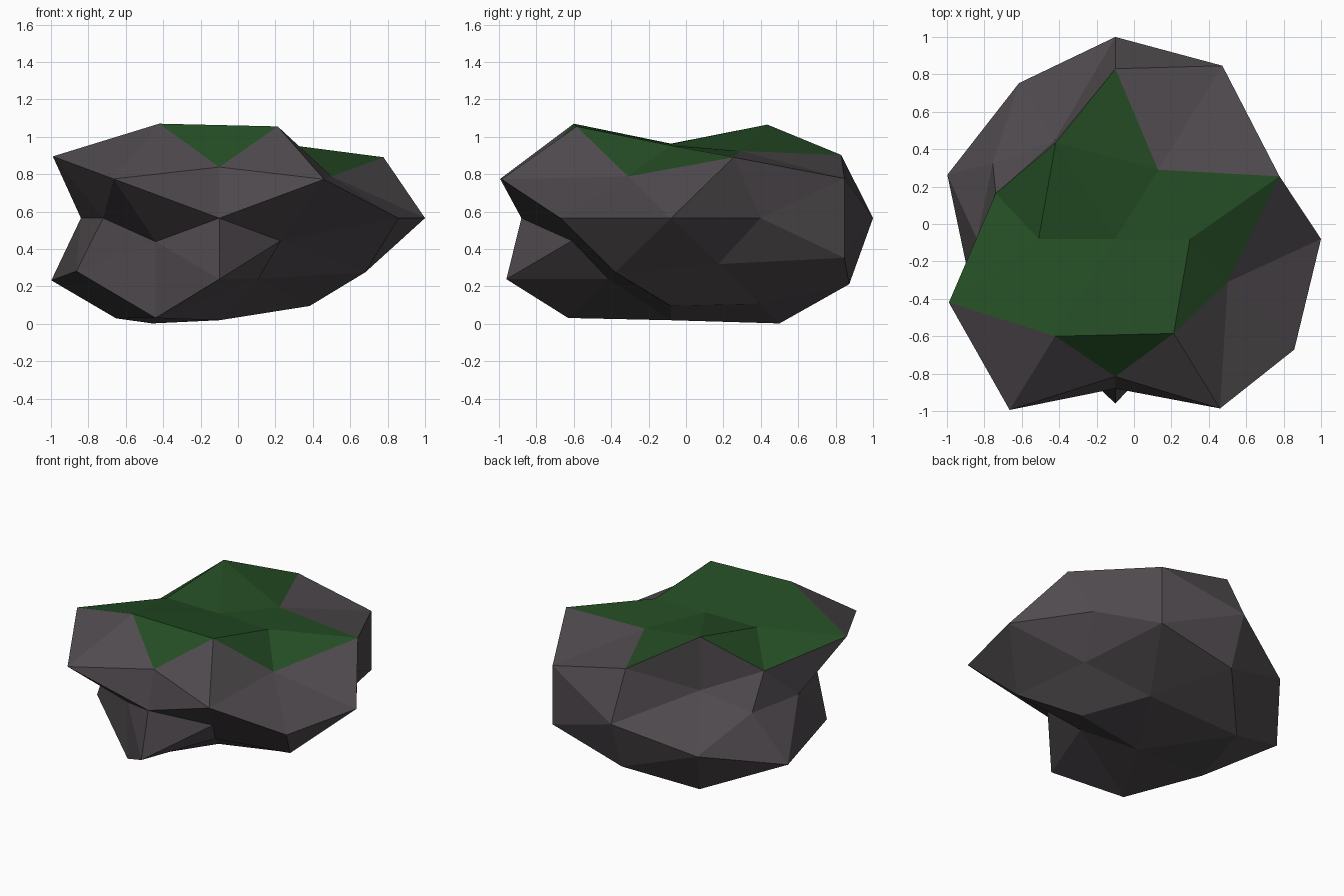
import bpy
import bmesh
from math import sqrt
from mathutils import Vector

# Remove the default object
default_cube = bpy.data.objects.get("Cube")
if default_cube:
    bpy.data.objects.remove(default_cube, do_unlink=True)


def make_material(name, colour):
    material = bpy.data.materials.new(name)
    material.use_nodes = True
    material.diffuse_color = (*colour, 1)
    shader = material.node_tree.nodes["Principled BSDF"]
    shader.inputs["Base Color"].default_value = (*colour, 1)
    shader.inputs["Roughness"].default_value = 0.9
    return material


def mirrored(direction):
    """Every sign variant of a direction, upper before lower, back before front, +x before -x."""
    signs = [(1, -1) if part else (1,) for part in direction]
    return [
        Vector((direction[0] * sx, direction[1] * sy, direction[2] * sz)).normalized()
        for sz in signs[2] for sy in signs[1] for sx in signs[0]
    ]


# Directions of an edge-up icosphere, each with the rock's reach along its mirrored copies
phi = (1 + sqrt(5)) / 2
reach = {
    # corners
    (1, 0, phi): (.76, .78, .92, 1.05),
    (0, phi, 1): (1.07, .865, 1.12, 1.035),
    (phi, 1, 0): (.91, .77, 1.125, .73),
    # edge middles on the axes
    (0, 0, 1): (.66, .91),
    (1, 0, 0): (1.1, .74),
    (0, 1, 0): (1.08, .8),
    # remaining edge middles
    (1, phi, phi + 1): (.74, 1.03, 1.01, 1.04, .945, 1.16, .67, 1.1),
    (phi + 1, 1, phi): (1.085, .79, .743, 1.1, .82, 1.11, .965, .945),
    (phi, phi + 1, 1): (1.145, .65, 1.12, 1.13, 1.145, 1.03, .655, .68),
}

# Smooth ball of triangles, before it is roughened
bm = bmesh.new()
radius_of = {}
for direction, radii in reach.items():
    for point, radius in zip(mirrored(direction), radii):
        radius_of[bm.verts.new(point)] = radius
bmesh.ops.convex_hull(bm, input=list(bm.verts))
bmesh.ops.recalc_face_normals(bm, faces=list(bm.faces))

# Moss covers the upper cap of the ball
for face in bm.faces:
    face.smooth = False
    face.material_index = 1 if face.calc_center_median().z > 0.58 else 0

# Push each corner in or out and flatten the rock
centre = Vector((-0.1, -0.08, 0.565))
flatten = Vector((1, 1, 0.6))
for vert, radius in radius_of.items():
    vert.co = centre + vert.co * flatten * radius

mesh = bpy.data.meshes.new("mossy_rock")
bm.to_mesh(mesh)
bm.free()
mesh.materials.append(make_material("rock_grey", (0.08, 0.07, 0.077)))
mesh.materials.append(make_material("moss_green", (0.018, 0.073, 0.018)))
rock = bpy.data.objects.new("mossy_rock", mesh)
bpy.context.collection.objects.link(rock)
